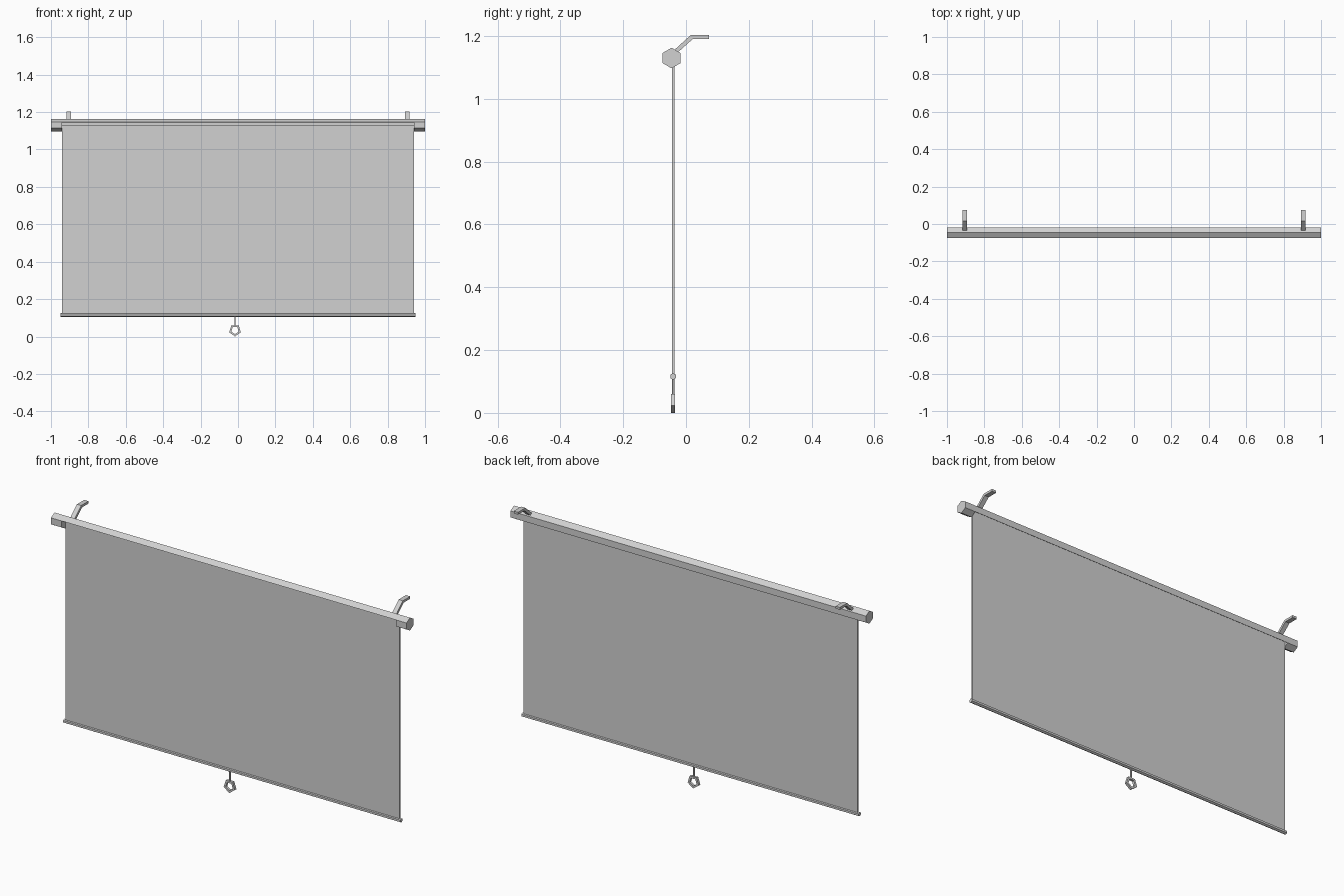
import bpy
import bmesh
from math import sin, cos, pi

cube = bpy.data.objects.get("Cube")
if cube:
    bpy.data.objects.remove(cube, do_unlink=True)

grey = bpy.data.materials.new("light_grey")
grey.use_nodes = True
colour = (0.64, 0.64, 0.64, 1)
grey.diffuse_color = colour
grey.node_tree.nodes["Principled BSDF"].inputs["Base Color"].default_value = colour

CASE_Y, CASE_Z, CASE_R = -0.046, 1.13, 0.0327
SCREEN_Y = -0.041
SCREEN_HALF = 0.94


def finish(name, bm):
    bmesh.ops.recalc_face_normals(bm, faces=bm.faces)
    mesh = bpy.data.meshes.new(name)
    bm.to_mesh(mesh)
    bm.free()
    mesh.materials.append(grey)
    obj = bpy.data.objects.new(name, mesh)
    bpy.context.collection.objects.link(obj)
    return obj


def prism(name, profile, x0, x1):
    """Extrude a (y, z) profile along x."""
    bm = bmesh.new()
    face = bm.faces.new([bm.verts.new((x0, y, z)) for y, z in profile])
    new = bmesh.ops.extrude_face_region(bm, geom=[face])["geom"]
    verts = [v for v in new if isinstance(v, bmesh.types.BMVert)]
    bmesh.ops.translate(bm, verts=verts, vec=(x1 - x0, 0, 0))
    return finish(name, bm)


def polygon(a, b, radius, sides, start=pi / 2):
    """Regular polygon points, first corner at the start angle."""
    angles = [start + 2 * pi * i / sides for i in range(sides)]
    return [(a + radius * cos(t), b + radius * sin(t)) for t in angles]


def box(name, y, z0, z1, half_x, half_y):
    prism(name, [(y - half_y, z0), (y + half_y, z0),
                 (y + half_y, z1), (y - half_y, z1)], -half_x, half_x)


# Hollow hexagonal case, open along its two lower sides
outer = polygon(CASE_Y, CASE_Z, CASE_R, 6, -pi / 6)[:4]
inner = polygon(CASE_Y, CASE_Z, CASE_R - 0.005, 6, -pi / 6)[:4]
prism("case_shell", outer + inner[::-1], -SCREEN_HALF, SCREEN_HALF)

# Solid case ends and bent wall brackets
bracket = [(-0.038, 1.155), (0.015, 1.203), (0.074, 1.203),
           (0.074, 1.191), (0.022, 1.191), (-0.026, 1.148)]
for side, s in (("left", 1), ("right", -1)):
    prism(side + "_case_end", polygon(CASE_Y, CASE_Z, CASE_R, 6),
          s * SCREEN_HALF, s * 1.0)
    prism(side + "_bracket", bracket, s * 0.893, s * 0.917)

# Screen sheet and the bar along its lower edge
box("screen", SCREEN_Y, 0.115, CASE_Z, SCREEN_HALF, 0.004)
prism("bottom_bar", polygon(SCREEN_Y, 0.116, 0.0105, 6), -0.948, 0.948)

# Pull cord
PULL_X = -0.016
cord = polygon(PULL_X, SCREEN_Y, 0.004, 6)
bm = bmesh.new()
low = [bm.verts.new((x, y, 0.055)) for x, y in cord]
high = [bm.verts.new((x, y, 0.112)) for x, y in cord]
bm.faces.new(low)
bm.faces.new(high)
for i in range(6):
    j = (i + 1) % 6
    bm.faces.new((low[i], low[j], high[j], high[i]))
finish("pull_cord", bm)

# Five-sided pull ring with its corner pointing down
bm = bmesh.new()
loops = []
for radius, y in ((0.033, -0.0065), (0.033, 0.0065), (0.021, 0.0065), (0.021, -0.0065)):
    points = polygon(PULL_X, 0.033, radius, 5, -pi / 2)
    loops.append([bm.verts.new((x, SCREEN_Y + y, z)) for x, z in points])
for k in range(4):
    a, b = loops[k], loops[(k + 1) % 4]
    for i in range(5):
        j = (i + 1) % 5
        bm.faces.new((a[i], a[j], b[j], b[i]))
finish("pull_ring", bm)
